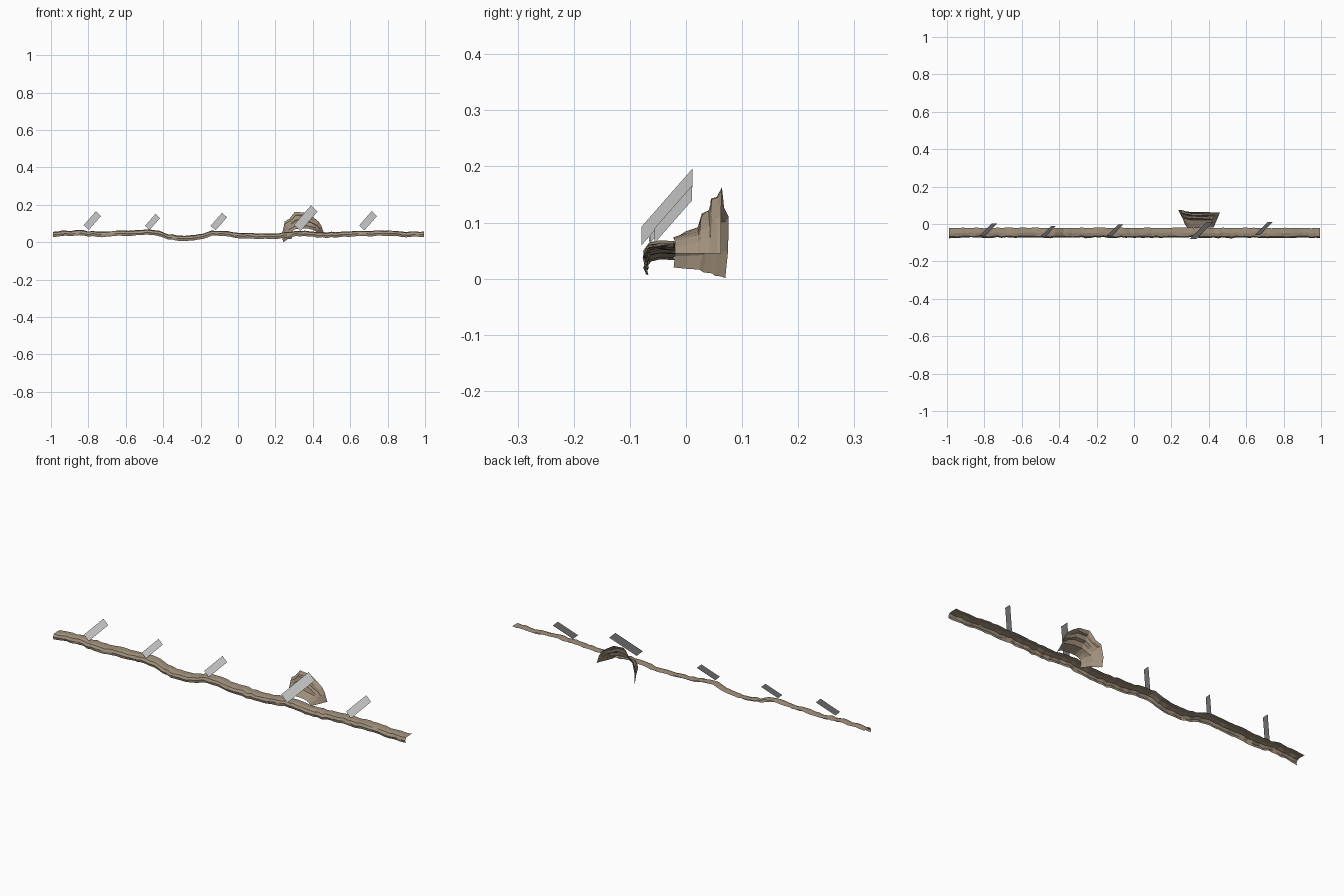
import bpy, bmesh, random
from mathutils import Vector

if "Cube" in bpy.data.objects:
    bpy.data.objects.remove(bpy.data.objects["Cube"])

random.seed(4)


def material(name, rgb):
    m = bpy.data.materials.new(name)
    m.diffuse_color = (*rgb, 1)
    m.use_nodes = True
    m.node_tree.nodes["Principled BSDF"].inputs["Base Color"].default_value = m.diffuse_color
    return m


stone = material("brown stone", (0.36, 0.285, 0.205))


def loft(name, rows, mat=None):
    """Open flat-shaded sheet through equal-length rows of points."""
    bm = bmesh.new()
    grid = [[bm.verts.new(p) for p in row] for row in rows]
    for a, b in zip(grid, grid[1:]):
        for i in range(len(a) - 1):
            bm.faces.new((a[i], b[i], b[i + 1], a[i + 1]))
    me = bpy.data.meshes.new(name)
    bm.to_mesh(me)
    bm.free()
    ob = bpy.data.objects.new(name, me)
    bpy.context.collection.objects.link(ob)
    if mat:
        me.materials.append(mat)
    return ob


def jit(a):
    return random.uniform(-a, a)


# Wavy height of the ledge along its length
path = [(-1, .057), (-.93, .058), (-.85, .066), (-.8, .06), (-.7, .055),
        (-.6, .063), (-.47, .066), (-.42, .058), (-.38, .043), (-.3, .033),
        (-.22, .038), (-.15, .058), (-.1, .061), (0, .05), (.1, .047),
        (.22, .046), (.28, .056), (.35, .062), (.45, .05), (.55, .053),
        (.68, .06), (.8, .064), (.9, .055), (1, .055)]


def height(x):
    for (x0, z0), (x1, z1) in zip(path, path[1:]):
        if x <= x1:
            return z0 + (z1 - z0) * (x - x0) / (x1 - x0)
    return path[-1][1]


# Rocky ledge: top and front face, open underneath and behind
section = [(-.07, -.027), (-.073, -.015), (-.066, -.003), (-.048, .001), (-.021, 0)]
rows = []
n = 84
for i in range(n + 1):
    x = -.99 + 1.985 * i / n
    bump, push = jit(.003), jit(.003)
    rows.append([(x, y + push * (1 if y < -.03 else .5) + jit(.0015),
                  height(x) + dz + bump + jit(.0015)) for y, dz in section])
loft("rock_ledge", rows, stone)

# Boulder: half-dome shell, narrow at the ledge and widening to the open back
front = [(.290, -.022, .020), (.285, -.02, .040), (.290, -.02, .058), (.300, -.02, .068),
         (.320, -.02, .072), (.350, -.022, .074), (.380, -.022, .072), (.400, -.02, .066),
         (.415, -.02, .058), (.425, -.02, .045)]
back = [(.240, .070, .001), (.237, .075, .05), (.250, .076, .110), (.275, .068, .126),
        (.305, .064, .163), (.365, .063, .157), (.400, .063, .135), (.430, .062, .112),
        (.446, .062, .087), (.460, .062, .045)]
# stepped rise: fraction along depth, fraction of height
steps = [(0, 0), (.25, .12), (.5, .2), (.58, .46), (.74, .55), (.8, .78), (.92, .84), (1, 1)]
rows = []
for k, (t, h) in enumerate(steps):
    row = []
    for i, (f, b) in enumerate(zip(front, back)):
        j = .003 if 0 < k < len(steps) - 1 and 0 < i < len(front) - 1 else 0
        row.append((f[0] + (b[0] - f[0]) * t + jit(j), f[1] + (b[1] - f[1]) * t + jit(j),
                    f[2] + (b[2] - f[2]) * h + jit(j)))
    rows.append(row)
loft("boulder", rows, stone)

# Leaning grey slabs: lower left corner, length step, width step
slabs = [((-.825, -.063, .091), .065, .027), ((-.497, -.066, .088), .056, .024),
         ((-.146, -.064, .088), .061, .026), ((.299, -.079, .093), .091, .035),
         ((.648, -.056, .09), .067, .028)]
for k, (corner, s, w) in enumerate(slabs):
    c = Vector(corner)
    along, across = Vector((s, s, s * 1.14)), Vector((w, 0, -w * .95))
    loft(f"leaning_slab_{k + 1}", [[c, c + along], [c + across, c + across + along]])
